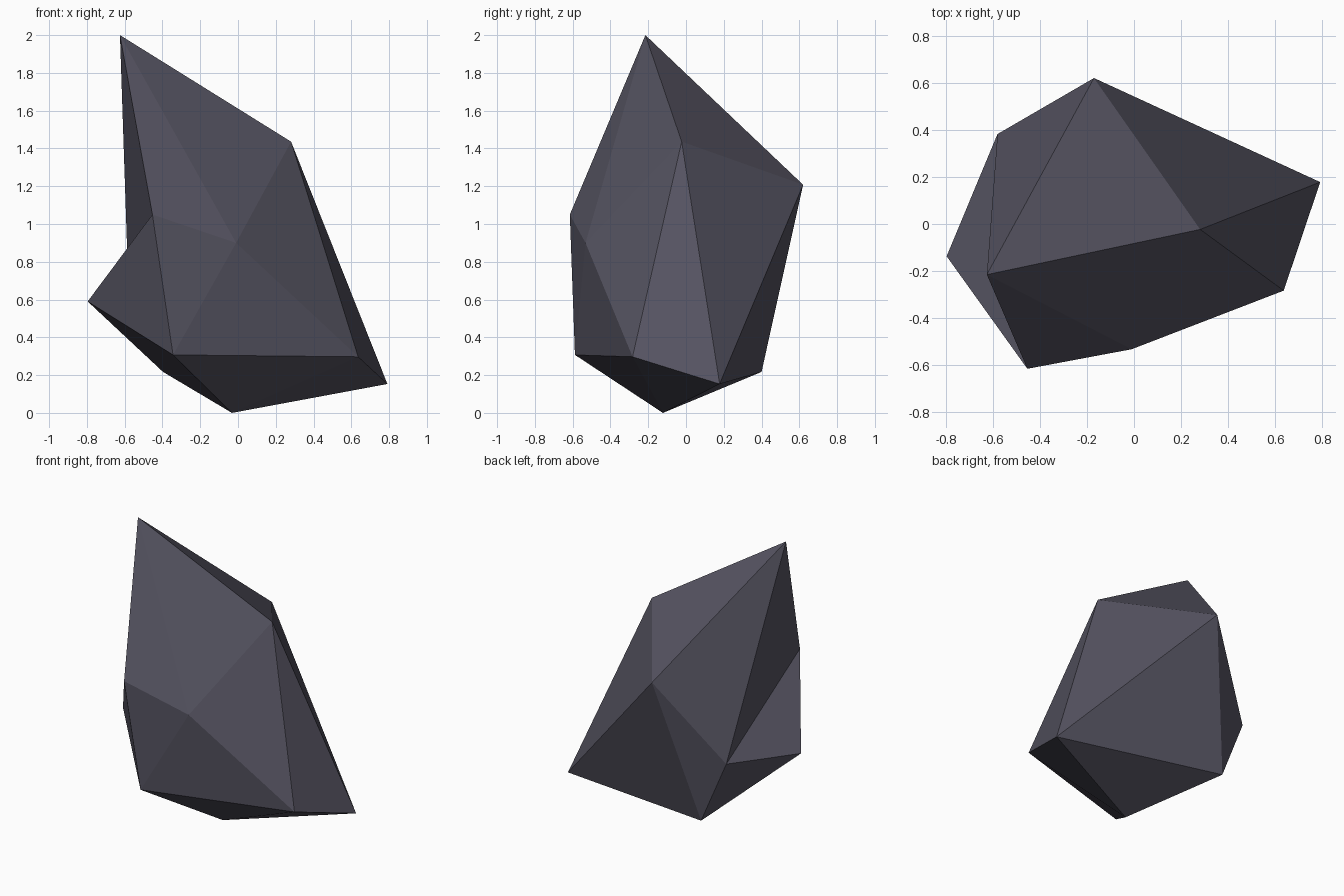
import bpy, bmesh

if "Cube" in bpy.data.objects:
    bpy.data.objects.remove(bpy.data.objects["Cube"])

# Dark slate material
slate = bpy.data.materials.new("dark slate")
slate.diffuse_color = (0.091, 0.087, 0.119, 1.0)
slate.use_nodes = True
slate.node_tree.nodes["Principled BSDF"].inputs["Base Color"].default_value = slate.diffuse_color

# Corners of the crystal-like boulder: a distorted twenty-sided solid
corners = {
    "A": (-0.625, -0.215, 2.0),     # peak
    "B": (0.281, -0.023, 1.436),    # right shoulder
    "C": (-0.17, 0.62, 1.208),      # back shoulder
    "D": (-0.453, -0.615, 1.05),    # front left ridge
    "L": (-0.01, -0.532, 0.90),     # front ridge
    "E": (-0.58, 0.382, 0.655),     # back left
    "G": (-0.796, -0.137, 0.59),    # left spur
    "H": (-0.344, -0.588, 0.307),   # lower front
    "I": (0.636, -0.283, 0.297),    # lower right
    "F": (-0.397, 0.40, 0.217),     # lower back
    "J": (0.791, 0.178, 0.153),     # right spur
    "K": (-0.032, -0.122, 0.0),     # foot
}

# Facets: five round the peak, ten in the middle band, five round the foot
facets = ("ABC ACE AED ADL ALB "
          "BCJ CJF CFE EFG EGD DGH DHL LHI LIB BIJ "
          "KHI KIJ KJF KFG KGH").split()

bm = bmesh.new()
verts = {name: bm.verts.new(co) for name, co in corners.items()}
for facet in facets:
    bm.faces.new([verts[name] for name in facet])
bmesh.ops.recalc_face_normals(bm, faces=bm.faces[:])

mesh = bpy.data.meshes.new("rock")
bm.to_mesh(mesh)
bm.free()
mesh.materials.append(slate)
rock = bpy.data.objects.new("rock", mesh)
bpy.context.collection.objects.link(rock)
